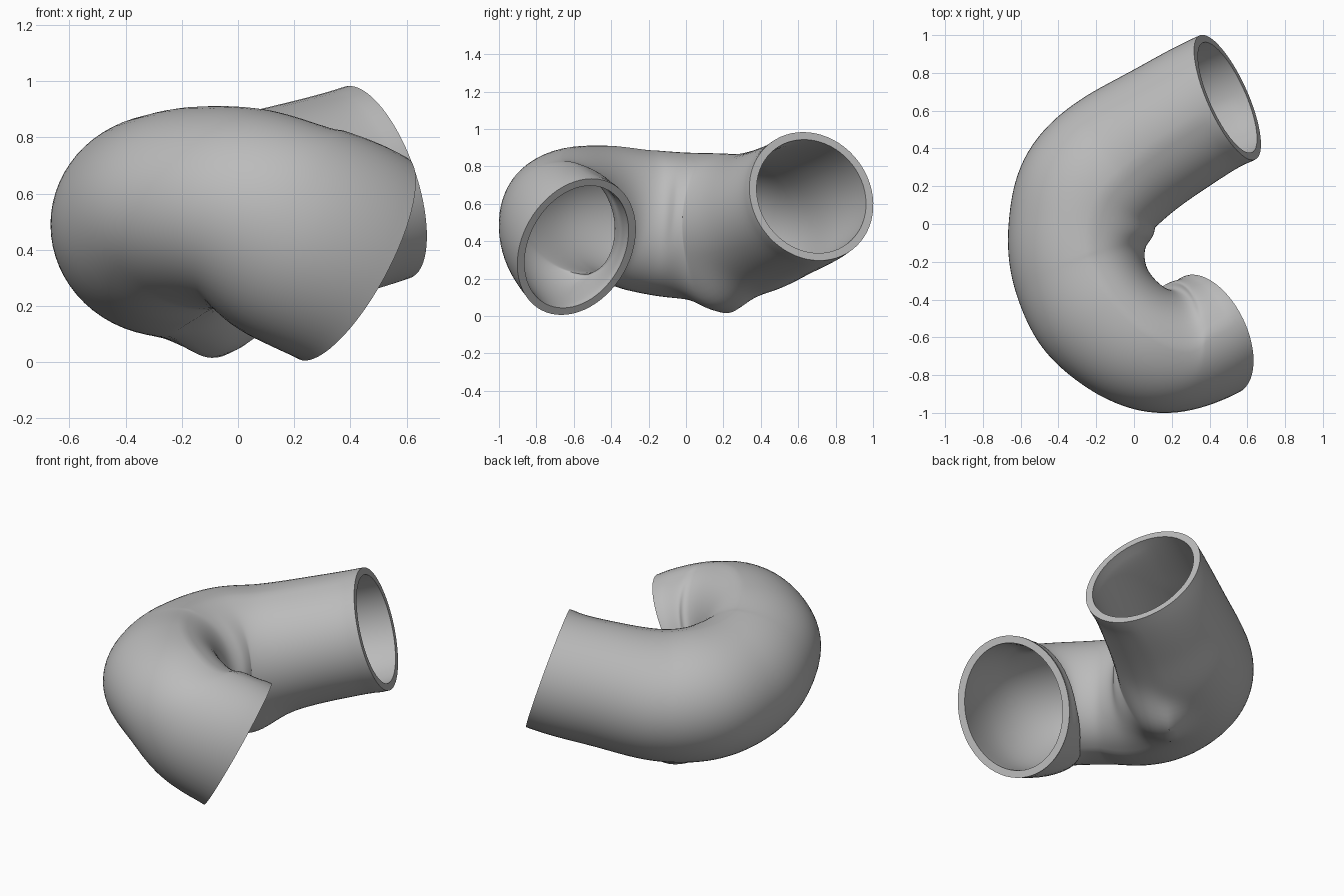
import bpy, bmesh, math
from mathutils import Vector

cube = bpy.data.objects.get("Cube")
if cube:
    bpy.data.objects.remove(cube, do_unlink=True)

SIDES, STEPS, WALL = 64, 10, 0.042

# Centreline: x, y, z, outer radius, inner radius, vertical radius
path = [
    (.408, -.585, .37, .34, .34, .41),
    (.20, -.635, .463, .365, .335, .40),
    (.04, -.575, .54, .40, .275, .365),
    (-.13, -.41, .548, .43, .265, .362),
    (-.235, -.22, .508, .415, .315, .382),
    (-.255, -.03, .485, .41, .365, .39),
    (-.195, .165, .48, .425, .365, .39),
    (-.04, .325, .49, .415, .365, .38),
    (.18, .49, .55, .375, .37, .365),
    (.495, .67, .64, .36, .36, .36),
]
START_DIR = Vector((.80, .385, -.46))
END_DIR = Vector((.87, .39, .30))


def phantom(end, nxt, direction):
    """Extra control point that makes the curve leave an end in a direction."""
    step = (Vector(end[:3]) - Vector(nxt[:3])).length
    return tuple(Vector(nxt[:3]) + direction * 2 * step) + tuple(end[3:])


def spline(points):
    """Position, tangent and radii along a Catmull-Rom curve."""
    samples = []
    for i in range(1, len(points) - 2):
        a, b, c, d = points[i - 1:i + 3]
        last = i == len(points) - 3
        for k in range(STEPS + last):
            t = k / STEPS
            val, der = [], []
            for p, q, r, s in zip(a, b, c, d):
                m, n = (r - p) / 2, (s - q) / 2
                e, f = 3 * (r - q) - 2 * m - n, 2 * (q - r) + m + n
                val.append(q + m * t + e * t * t + f * t ** 3)
                der.append(m + 2 * e * t + 3 * f * t * t)
            samples.append((Vector(val[:3]), Vector(der[:3]).normalized(), val[3:]))
    return samples


def bulge(co):
    """Rounded swelling under the bend."""
    d = co - Vector((-.04, .16, .12))
    return co + Vector((.25, 0, -1)) * .095 * math.exp(-(d.length / .165) ** 3)


def add_skin(bm, samples, inset):
    rings = []
    for pos, tan, (out, inn, tall) in samples:
        side = tan.cross(Vector((0, 0, 1))).normalized()
        up = side.cross(tan)
        ring = []
        for k in range(SIDES):
            ang = 2 * math.pi * k / SIDES
            wide = inn if math.cos(ang) > 0 else out
            co = pos + side * (wide - inset) * math.cos(ang) + up * (tall - inset) * math.sin(ang)
            ring.append(bm.verts.new(co if inset else bulge(co)))
        rings.append(ring)
    for r, s in zip(rings, rings[1:]):
        bridge(bm, r, s)
    # Relax the tight inside of the bend, leaving the ends crisp
    tight = [v for ring in rings[2:-2] for k, v in enumerate(ring)
             if math.cos(2 * math.pi * k / SIDES) > .1]
    for _ in range(18):
        bmesh.ops.smooth_vert(bm, verts=tight, factor=.5,
                              use_axis_x=True, use_axis_y=True, use_axis_z=True)
    return rings


def bridge(bm, r, s):
    for k in range(SIDES):
        n = (k + 1) % SIDES
        bm.faces.new((r[k], r[n], s[n], s[k]))


samples = spline([phantom(path[0], path[1], START_DIR)] + path
                 + [phantom(path[-1], path[-2], END_DIR)])

# Hollow bent pipe: outer skin, inner skin and two flat rims
bm = bmesh.new()
outer = add_skin(bm, samples, 0)
inner = add_skin(bm, samples, WALL)
bridge(bm, outer[0], inner[0])
bridge(bm, outer[-1], inner[-1])
bmesh.ops.recalc_face_normals(bm, faces=bm.faces)
mesh = bpy.data.meshes.new("bent_pipe")
bm.to_mesh(mesh)
bm.free()
pipe = bpy.data.objects.new("bent_pipe", mesh)
bpy.context.collection.objects.link(pipe)

# Plain grey
grey = bpy.data.materials.new("plain_grey")
grey.use_nodes = True
grey.diffuse_color = (.5, .5, .5, 1)
grey.node_tree.nodes["Principled BSDF"].inputs["Base Color"].default_value = (.5, .5, .5, 1)
mesh.materials.append(grey)

bpy.context.view_layer.objects.active = pipe
pipe.select_set(True)
bpy.ops.object.shade_smooth_by_angle(angle=math.radians(40))
